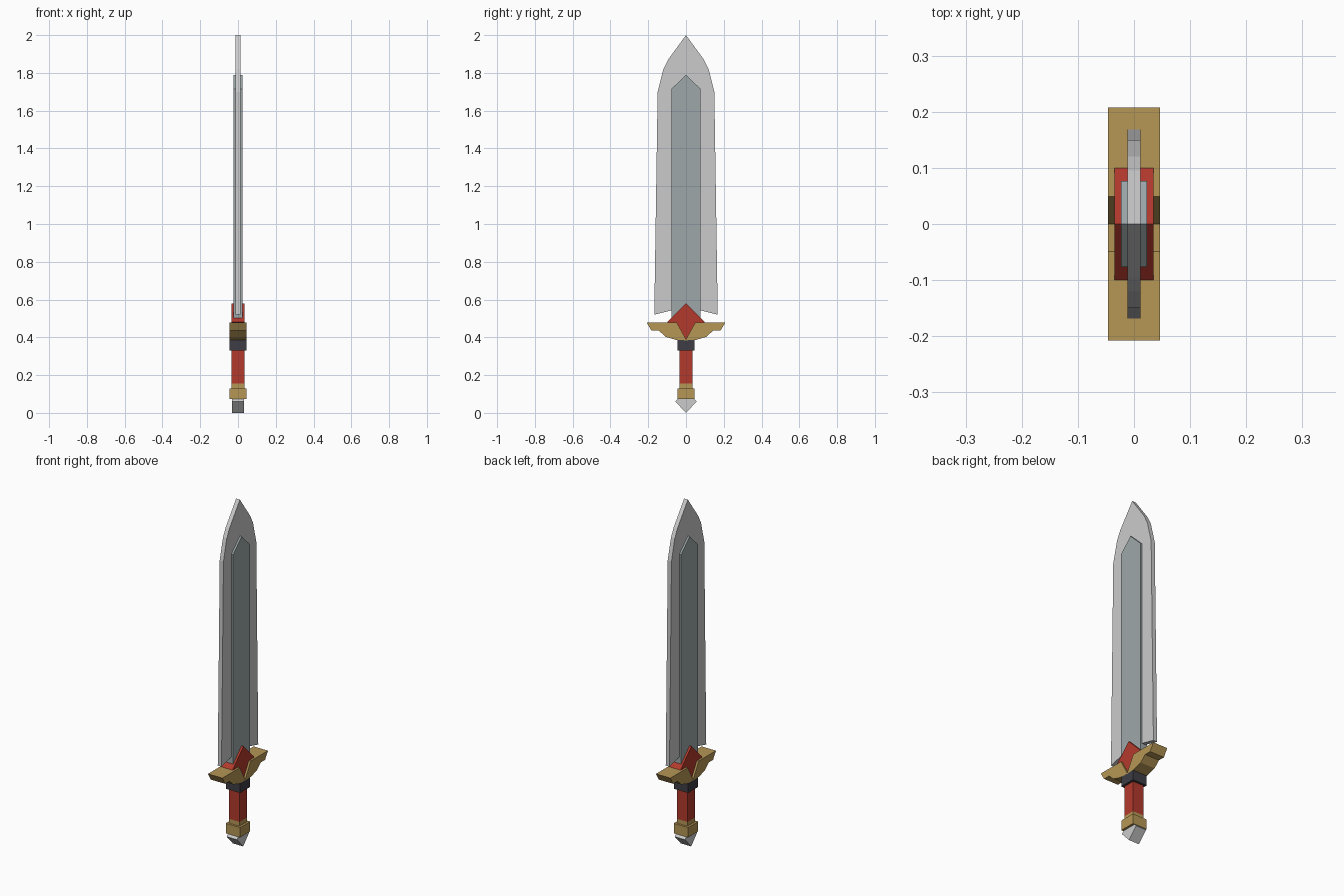
import bpy
import bmesh

cube = bpy.data.objects.get("Cube")
if cube:
    bpy.data.objects.remove(cube, do_unlink=True)


def linear(c):
    c /= 255
    return c / 12.92 if c <= 0.04045 else ((c + 0.055) / 1.055) ** 2.4


def material(name, *rgb):
    mat = bpy.data.materials.new(name)
    color = [linear(c) for c in rgb] + [1]
    mat.use_nodes = True
    mat.diffuse_color = color
    mat.node_tree.nodes["Principled BSDF"].inputs["Base Color"].default_value = color
    return mat


steel = material("pale steel", 203, 203, 203)
blue_steel = material("grey blue steel", 157, 167, 169)
gold = material("dull gold", 182, 151, 86)
red = material("red", 180, 58, 45)
charcoal = material("charcoal", 61, 61, 69)


def plate(name, half, thick, mat):
    """Mirror a half outline (y, z) listed top to bottom, and extrude it along x."""
    outline = half + [(-y, z) for y, z in reversed(half) if y > 0]
    bm = bmesh.new()
    face = bm.faces.new([bm.verts.new((-thick, y, z)) for y, z in outline])
    new = bmesh.ops.extrude_face_region(bm, geom=[face])["geom"]
    verts = [v for v in new if isinstance(v, bmesh.types.BMVert)]
    bmesh.ops.translate(bm, verts=verts, vec=(2 * thick, 0, 0))
    bmesh.ops.recalc_face_normals(bm, faces=bm.faces)
    mesh = bpy.data.meshes.new(name)
    bm.to_mesh(mesh)
    bm.free()
    mesh.materials.append(mat)
    obj = bpy.data.objects.new(name, mesh)
    bpy.context.collection.objects.link(obj)
    return obj


def block(name, half, bottom, top, mat):
    return plate(name, [(half, top), (half, bottom)], half, mat)


# Blade with its raised centre ridge
plate("blade", [(0, 2), (0.095, 1.87), (0.12, 1.82), (0.15, 1.7),
                (0.168, 0.52), (0.075, 0.543), (0, 0.56)], 0.012, steel)
plate("blade_ridge", [(0, 1.79), (0.077, 1.715), (0.077, 0.5)], 0.023, blue_steel)

# Guard with a V notch, and the gem seated in it
plate("guard", [(0, 0.39), (0.049, 0.478), (0.208, 0.478), (0.182, 0.435),
                (0.143, 0.435), (0.108, 0.403), (0.055, 0.387), (0, 0.384)], 0.046, gold)
plate("guard_gem", [(0, 0.58), (0.1, 0.48), (0.05, 0.474), (0, 0.387)], 0.035, red)

# Grip
block("collar", 0.046, 0.33, 0.386, charcoal)
block("grip", 0.034, 0.155, 0.33, red)
block("grip_end", 0.034, 0.13, 0.155, gold)
block("pommel_band", 0.046, 0.073, 0.13, gold)

# Pointed pommel
plate("pommel", [(0.042, 0.075), (0.056, 0.06), (0, 0)], 0.033, steel)
